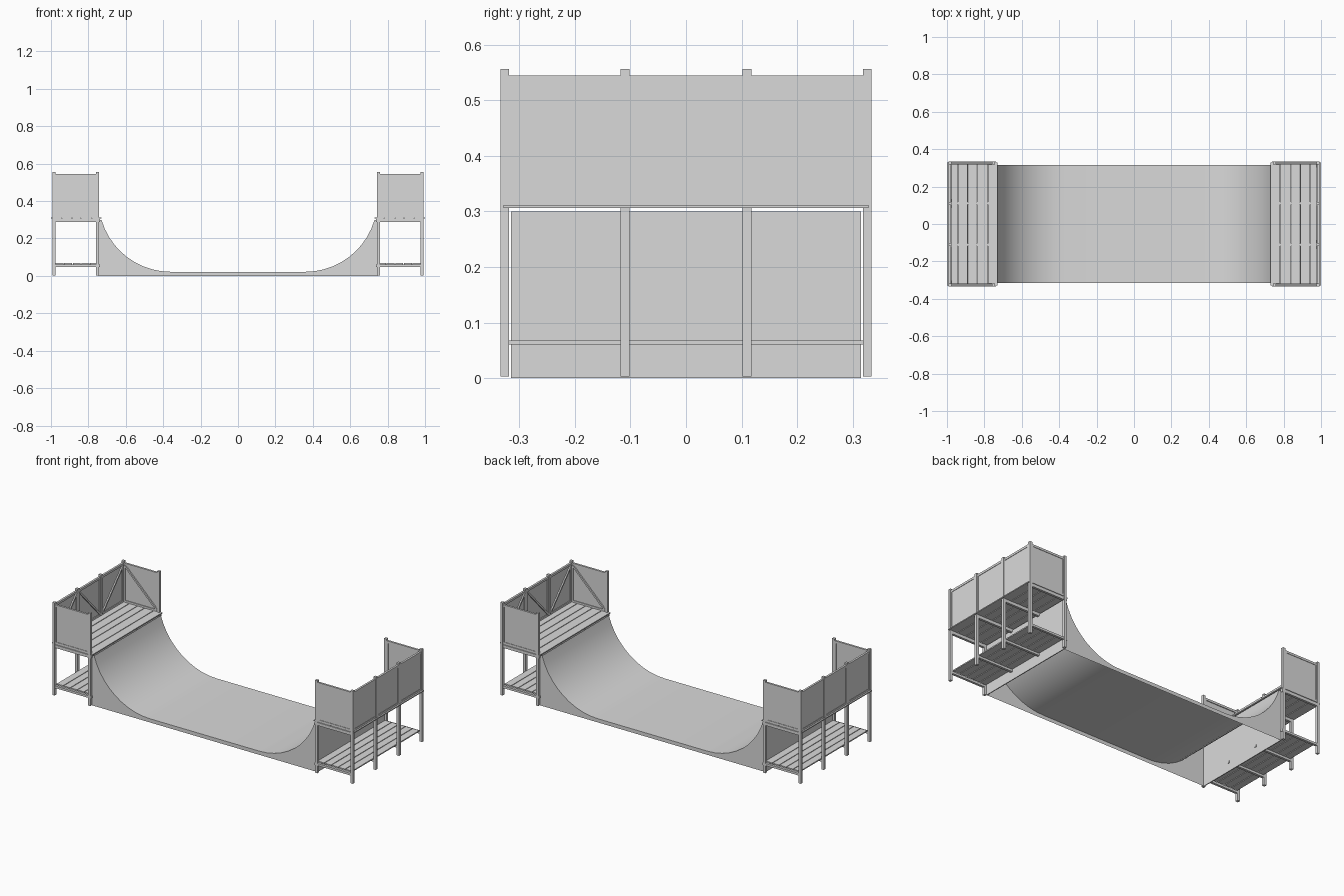
import bpy, bmesh, math
from mathutils import Vector

cube = bpy.data.objects.get("Cube")
if cube:
    bpy.data.objects.remove(cube, do_unlink=True)

grey = bpy.data.materials.new("plain_grey")
grey.use_nodes = True
grey.diffuse_color = (0.7, 0.7, 0.7, 1)
grey.node_tree.nodes["Principled BSDF"].inputs["Base Color"].default_value = (0.7, 0.7, 0.7, 1)


def finish(name, bm):
    mesh = bpy.data.meshes.new(name)
    bm.to_mesh(mesh)
    bm.free()
    mesh.materials.append(grey)
    obj = bpy.data.objects.new(name, mesh)
    bpy.context.collection.objects.link(obj)
    return obj


def box(name, x, y, z, turn=1):
    """Box from (min, max) ranges; turn = -1 spins it half a turn about z."""
    bm = bmesh.new()
    bmesh.ops.create_cube(bm, size=1)
    for v in bm.verts:
        v.co = [(r[0] + r[1]) / 2 + c * (r[1] - r[0]) for c, r in zip(v.co, (x, y, z))]
        v.co.x *= turn
        v.co.y *= turn
    return finish(name, bm)


def around(c, w):
    return (c - w / 2, c + w / 2)


def brace(name, p, q, turn, w=0.01):
    """Square bar running between two points."""
    p, q = Vector(p), Vector(q)
    p.xy *= turn
    q.xy *= turn
    obj = box(name, (-w / 2, w / 2), (-w / 2, w / 2), (-0.5, 0.5))
    obj.scale.z = (q - p).length
    obj.rotation_euler = (q - p).to_track_quat('Z', 'Y').to_euler()
    obj.location = (p + q) / 2
    return obj


# ---- Ramp: curved sheet, side panels and end panels, open underneath ----
HALF, FLAT, FLOOR, TOP, LIP = 0.315, 0.36, 0.022, 0.3, 0.73
dx, dz = LIP - FLAT, TOP - FLOOR
radius = (dx * dx + dz * dz) / (2 * dz)
sweep = math.asin(dx / radius)
STEPS = 10
curve = [(FLAT + radius * math.sin(sweep * i / STEPS),
          FLOOR + radius * (1 - math.cos(sweep * i / STEPS))) for i in range(STEPS + 1)]
profile = [(-x, z) for x, z in reversed(curve)] + curve


def strip(name, lower, upper):
    bm = bmesh.new()
    a = [bm.verts.new(p) for p in lower]
    b = [bm.verts.new(p) for p in upper]
    for i in range(len(a) - 1):
        bm.faces.new((a[i], a[i + 1], b[i + 1], b[i]))
    return finish(name, bm)


sheet = strip("riding_surface", [(x, -HALF, z) for x, z in profile],
              [(x, HALF, z) for x, z in profile])
for f in sheet.data.polygons:
    f.use_smooth = True

edge = [(-0.745, TOP)] + profile + [(0.745, TOP)]
for label, y in (("front", -HALF), ("back", HALF)):
    pts = edge if y < 0 else edge[::-1]
    strip(f"{label}_ramp_side", [(x, y, 0) for x, z in pts], [(x, y, z) for x, z in pts])

# ---- Platforms: one design, repeated with a half turn ----
POST = 0.016
IN, OUT, CORNER = 0.75, 0.985, 0.326
ROWS = (-CORNER, -0.11, 0.11, CORNER)
RAIL_LOW, RAIL_HIGH, RIM = 0.31, 0.545, 0.013

for side, t in (("left", 1), ("right", -1)):
    box(f"{side}_ramp_end_panel", (0.742, 0.747), (-HALF, HALF), (0, TOP), t)

    # Posts
    for n, y in enumerate(ROWS):
        box(f"{side}_outer_post_{n}", around(OUT, POST), around(y, POST), (0.003, 0.556), t)
    for n, y in enumerate((-CORNER, CORNER)):
        box(f"{side}_inner_post_{n}", around(IN, POST), around(y, POST), (0.003, 0.556), t)

    # Cross beams under deck and shelf
    for n, y in enumerate(ROWS):
        box(f"{side}_deck_beam_{n}", (0.738, OUT), around(y, 0.014), (0.288, 0.306), t)
        box(f"{side}_shelf_beam_{n}", (0.738, OUT), around(y, 0.014), (0.048, 0.061), t)

    # Deck and shelf planks
    cuts = (0.73, 0.784, 0.843, 0.89, 0.944, 1.0)
    for n in range(5):
        box(f"{side}_deck_plank_{n}", (cuts[n], cuts[n + 1] - (0.004 if n < 4 else 0)),
            (-0.328, 0.328), (0.306, 0.312), t)
        x = 0.749 + n * 0.046
        box(f"{side}_shelf_plank_{n}", (x, x + 0.042), (-0.318, 0.318), (0.061, 0.068), t)

    # Outer wall: three framed bays with zigzag braces
    for n in range(3):
        a, b = ROWS[n] + POST / 2, ROWS[n + 1] - POST / 2
        name = f"{side}_outer_wall_{n}"
        thick = around(OUT, 0.012)
        box(name + "_panel", around(OUT + 0.001, 0.005), (a, b), (RAIL_LOW, RAIL_HIGH), t)
        box(name + "_bottom_rail", thick, (a, b), (RAIL_LOW, RAIL_LOW + RIM), t)
        box(name + "_top_rail", thick, (a, b), (RAIL_HIGH - RIM, RAIL_HIGH), t)
        box(name + "_stile_a", thick, (a, a + 0.008), (RAIL_LOW, RAIL_HIGH), t)
        box(name + "_stile_b", thick, (b - 0.008, b), (RAIL_LOW, RAIL_HIGH), t)
        high, low = (b, a) if n == 1 else (a, b)
        brace(name + "_brace", (OUT - 0.004, low, RAIL_LOW + 0.01),
              (OUT - 0.004, high, RAIL_HIGH - 0.01), t)

    # Short walls at both ends of the deck
    for label, s in (("a", -1), ("b", 1)):
        name = f"{side}_short_wall_{label}"
        a, b = IN + POST / 2, OUT - POST / 2
        thick = around(s * CORNER, 0.012)
        box(name + "_panel", (a, b), around(s * (CORNER + 0.001), 0.005), (RAIL_LOW, RAIL_HIGH), t)
        box(name + "_bottom_rail", (a, b), thick, (RAIL_LOW, RAIL_LOW + RIM), t)
        box(name + "_top_rail", (a, b), thick, (RAIL_HIGH - RIM, RAIL_HIGH), t)
        box(name + "_stile_a", (a, a + 0.008), thick, (RAIL_LOW, RAIL_HIGH), t)
        box(name + "_stile_b", (b - 0.008, b), thick, (RAIL_LOW, RAIL_HIGH), t)
        y = s * (CORNER - 0.004)
        brace(name + "_brace", (a, y, RAIL_LOW + 0.01), (b, y, RAIL_HIGH - 0.01), t)
